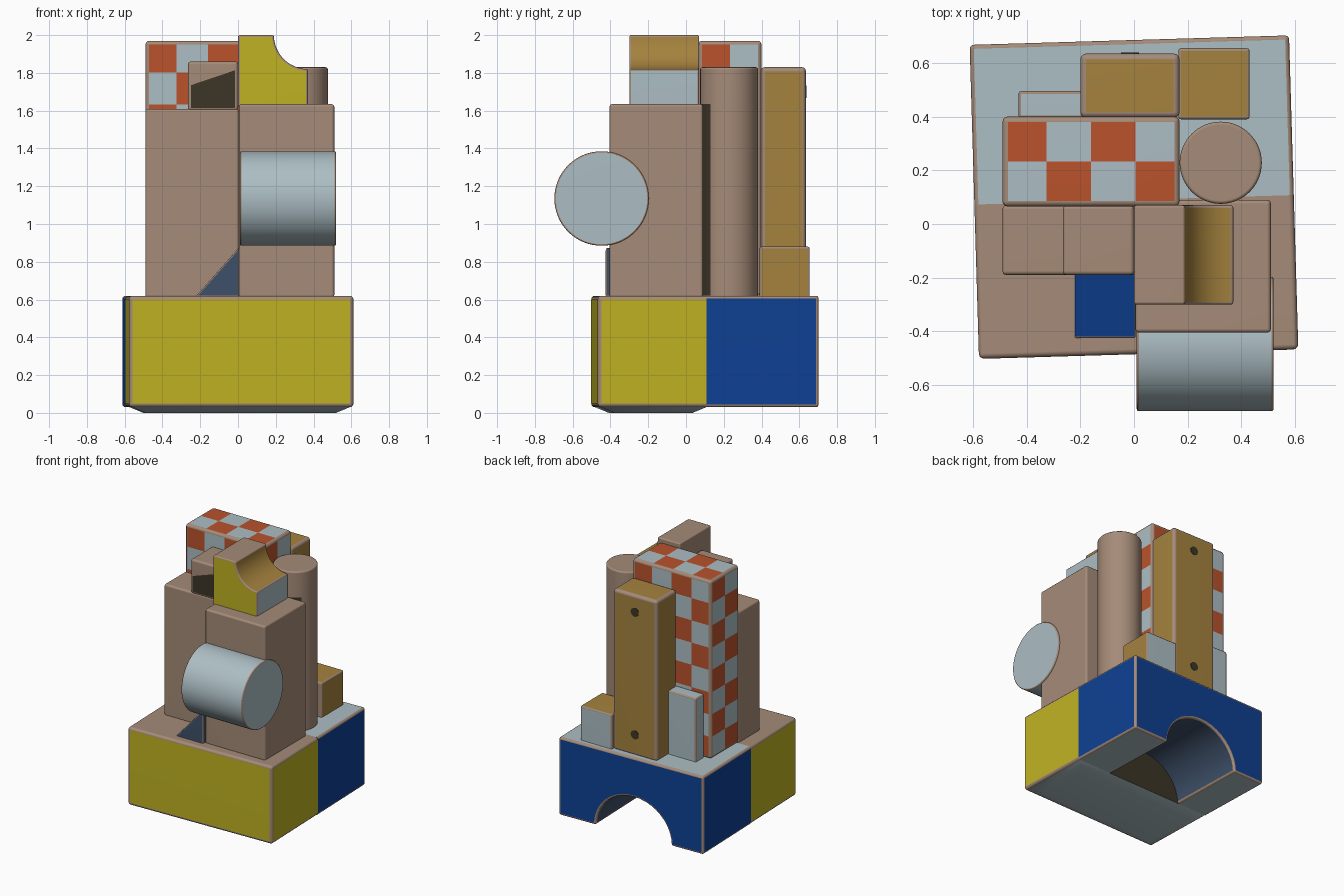
import bpy, bmesh, math
from mathutils import Vector, Matrix

if "Cube" in bpy.data.objects:
    bpy.data.objects.remove(bpy.data.objects["Cube"])

COLOURS = {
    "tan": (0.376, 0.258, 0.188), "light_blue": (0.413, 0.515, 0.552),
    "yellow": (0.527, 0.445, 0.016), "gold": (0.376, 0.225, 0.048),
    "orange": (0.49, 0.085, 0.025), "blue": (0.0044, 0.053, 0.296),
    "slate": (0.048, 0.08, 0.141), "dark_brown": (0.048, 0.037, 0.021),
}
NAMES = list(COLOURS)
MATS = []
for n, c in COLOURS.items():
    m = bpy.data.materials.new(n)
    m.diffuse_color = (*c, 1)
    m.use_nodes = True
    m.node_tree.nodes["Principled BSDF"].inputs["Base Color"].default_value = m.diffuse_color
    MATS.append(m)


def prism(name, profile, axis, a, b, colour, cuts=(), bevel=0.015, keep=None, edit=None, matrix=None):
    """Extrude a profile along an axis, colour faces by rule, round the sharp edges."""
    place = {"x": lambda u, v, t: (t, u, v), "y": lambda u, v, t: (u, t, v),
             "z": lambda u, v, t: (u, v, t)}[axis]
    bm = bmesh.new()
    lo = [bm.verts.new(place(u, v, a)) for u, v in profile]
    hi = [bm.verts.new(place(u, v, b)) for u, v in profile]
    bm.faces.new(lo)
    bm.faces.new(hi)
    for i in range(len(lo)):
        j = (i + 1) % len(lo)
        bm.faces.new((lo[i], lo[j], hi[j], hi[i]))
    bmesh.ops.recalc_face_normals(bm, faces=bm.faces)
    for co, no in cuts:
        bmesh.ops.bisect_plane(bm, geom=bm.verts[:] + bm.edges[:] + bm.faces[:],
                               plane_co=co, plane_no=no)
    bm.normal_update()
    for f in bm.faces:
        col = colour(f.normal, f.calc_center_median()) if callable(colour) else colour
        f.material_index = NAMES.index(col)
    if bevel:
        edges = [e for e in bm.edges if e.calc_face_angle(0) > 0.6 and not (keep and keep(e))]
        bmesh.ops.bevel(bm, geom=edges, offset=bevel, segments=3, profile=0.5,
                        affect="EDGES", clamp_overlap=True)
    if edit:
        edit(bm)
    if matrix:
        bm.transform(matrix)
    me = bpy.data.meshes.new(name)
    bm.to_mesh(me)
    bm.free()
    for m in MATS:
        me.materials.append(m)
    for p in me.polygons:
        p.use_smooth = True
    me.set_sharp_from_angle(angle=math.radians(35))
    ob = bpy.data.objects.new(name, me)
    bpy.context.collection.objects.link(ob)
    ob.modifiers.new("flat_normals", "WEIGHTED_NORMAL").keep_sharp = True
    return ob


def block(name, x0, x1, y0, y1, z0, z1, colour, **kw):
    return prism(name, [(x0, y0), (x1, y0), (x1, y1), (x0, y1)], "z", z0, z1, colour, **kw)


def circle(cu, cv, r, n=64):
    return [(cu + r * math.cos(2 * math.pi * i / n), cv + r * math.sin(2 * math.pi * i / n))
            for i in range(n)]


# Base, slightly turned: solid front half and arched back half
TURN = Matrix.Translation((0, 0.1, 0)) @ Matrix.Rotation(math.radians(1.7), 4, "Z")
SEAM, W, Z0, Z1 = -0.01, 0.595, 0.03, 0.62


def on_seam(e):
    return all(abs(v.co.y - SEAM) < 1e-4 for v in e.verts)


def front_colour(n, c):
    if n.z > 0.5:
        return "tan"
    if n.z < -0.5:
        return "light_blue"
    return "dark_brown" if n.y > 0.5 else "yellow"


def bulge(bm):
    # underside sags gently
    f = max((f for f in bm.faces if f.normal.z < -0.9), key=lambda f: f.calc_area())
    bmesh.ops.inset_region(bm, faces=[f], thickness=0.1)
    for v in f.verts:
        v.co.z = 0.0


block("base_front", -W, W, -0.585, SEAM, Z0, Z1, front_colour,
      bevel=0.02, keep=on_seam, edit=bulge, matrix=TURN)


def back_colour(n, c):
    if abs(n.y) > 0.5:
        return "blue"
    if abs(c.x) < 0.33 and Z0 + 0.001 < c.z < 0.4:
        return "slate"
    return "light_blue" if abs(n.z) > 0.5 else "blue"


arch = [(-0.02 - 0.31 * math.cos(math.pi * i / 20), Z0 + 0.29 * math.sin(math.pi * i / 20))
        for i in range(21)]
prism("base_arch_back", [(-W, Z0)] + arch + [(W, Z0), (W, Z1), (-W, Z1)], "y", SEAM, 0.585,
      back_colour, bevel=0.015, keep=on_seam, matrix=TURN)

# Plain towers at the front
block("left_tower", -0.49, 0.005, -0.19, 0.07, 0.61, 1.61, "tan")
block("right_tower", 0.005, 0.51, -0.405, 0.09, 0.61, 1.635, "tan")


# Small cube on the left tower, with a dark lower front
def cube_colour(n, c):
    dark = n.y < -0.9 and c.z < 1.775 + 0.3 * (c.x + 0.13)
    return "dark_brown" if dark else "tan"


block("top_cube", -0.265, 0.0, -0.19, 0.07, 1.6, 1.86, cube_colour,
      cuts=[((-0.13, 0, 1.775), (-0.3, 0, 1))])


# Scooped block on the right tower
def scoop_colour(n, c):
    if n.y < -0.5:
        return "yellow"
    if n.x > 0.9 and c.z < 1.8:
        return "light_blue"
    return "gold" if n.x > 0.02 else "tan"


scoop = [(0.37 - 0.18 * math.cos(math.pi / 2 * i / 12), 2.0 - 0.18 * math.sin(math.pi / 2 * i / 12))
         for i in range(13)]
prism("scooped_block", [(0.0, 1.62), (0.37, 1.62)] + scoop[::-1] + [(0.0, 2.0)], "y",
      -0.3, 0.07, scoop_colour, bevel=0.01)

# Horizontal drum on the front
prism("front_drum", circle(-0.447, 1.135, 0.25), "x", 0.01, 0.52, "light_blue", bevel=0.008)


# Wedge at the foot of the right tower
def wedge_colour(n, c):
    return "blue" if n.x < -0.3 and n.z > 0.3 else "slate"


prism("wedge", [(-0.225, 0.615), (0.005, 0.615), (0.005, 0.875)], "y", -0.425, -0.18,
      wedge_colour, bevel=0.006)


# Round column, dark where it faces the right tower
def column_colour(n, c):
    return "dark_brown" if c.y < 0.135 and c.z < 1.63 else "tan"


prism("round_column", circle(0.323, 0.228, 0.153), "z", 0.61, 1.83, column_colour,
      cuts=[((0, 0, 1.635), (0, 0, 1))], bevel=0.012)

# Checkered tower
CX, CY, CZ = (-0.49, 0.17), (0.065, 0.40), (0.62, 1.97)
SX, SY, SZ = (CX[1] - CX[0]) / 4, (CY[1] - CY[0]) / 2, (CZ[1] - CZ[0]) / 8


def checker_colour(n, c):
    i = int((c.x - CX[0]) / SX)
    j = int((c.y - CY[0]) / SY)
    k = int((CZ[1] - c.z) / SZ)
    if abs(n.z) > 0.5:
        s = i + j + 1
    elif n.y < -0.5:
        s = i + k
    elif n.y > 0.5:
        s = i + k + 1
    else:
        s = j + k + (0 if n.x > 0 else 1)
    return "light_blue" if s % 2 else "orange"


lines = [((CX[0] + SX * i, 0, 0), (1, 0, 0)) for i in range(1, 4)]
lines += [((0, CY[0] + SY, 0), (0, 1, 0))]
lines += [((0, 0, CZ[0] + SZ * i), (0, 0, 1)) for i in range(1, 8)]
block("checker_tower", *CX, *CY, *CZ, checker_colour, cuts=lines, bevel=0.02)

# Tall gold plank on the back with two dark peg holes
block("back_plank", -0.2, 0.17, 0.395, 0.635, 0.61, 1.83, "gold", bevel=0.022)
for tag, z in (("lower", 0.77), ("upper", 1.70)):
    prism("peg_hole_" + tag, circle(-0.015, z, 0.033, 24), "y", 0.63, 0.638, "dark_brown", bevel=0)


# Low blocks either side of the plank
def low_colour(n, c):
    if n.y > 0.5:
        return "light_blue"
    return "gold" if n.z > 0.5 or n.x > 0.5 else "tan"


block("low_block_right", 0.165, 0.43, 0.39, 0.655, 0.61, 0.88, low_colour, bevel=0.01)
block("low_slab_left", -0.43, -0.19, 0.395, 0.495, 0.61, 1.10, "light_blue", bevel=0.01)
